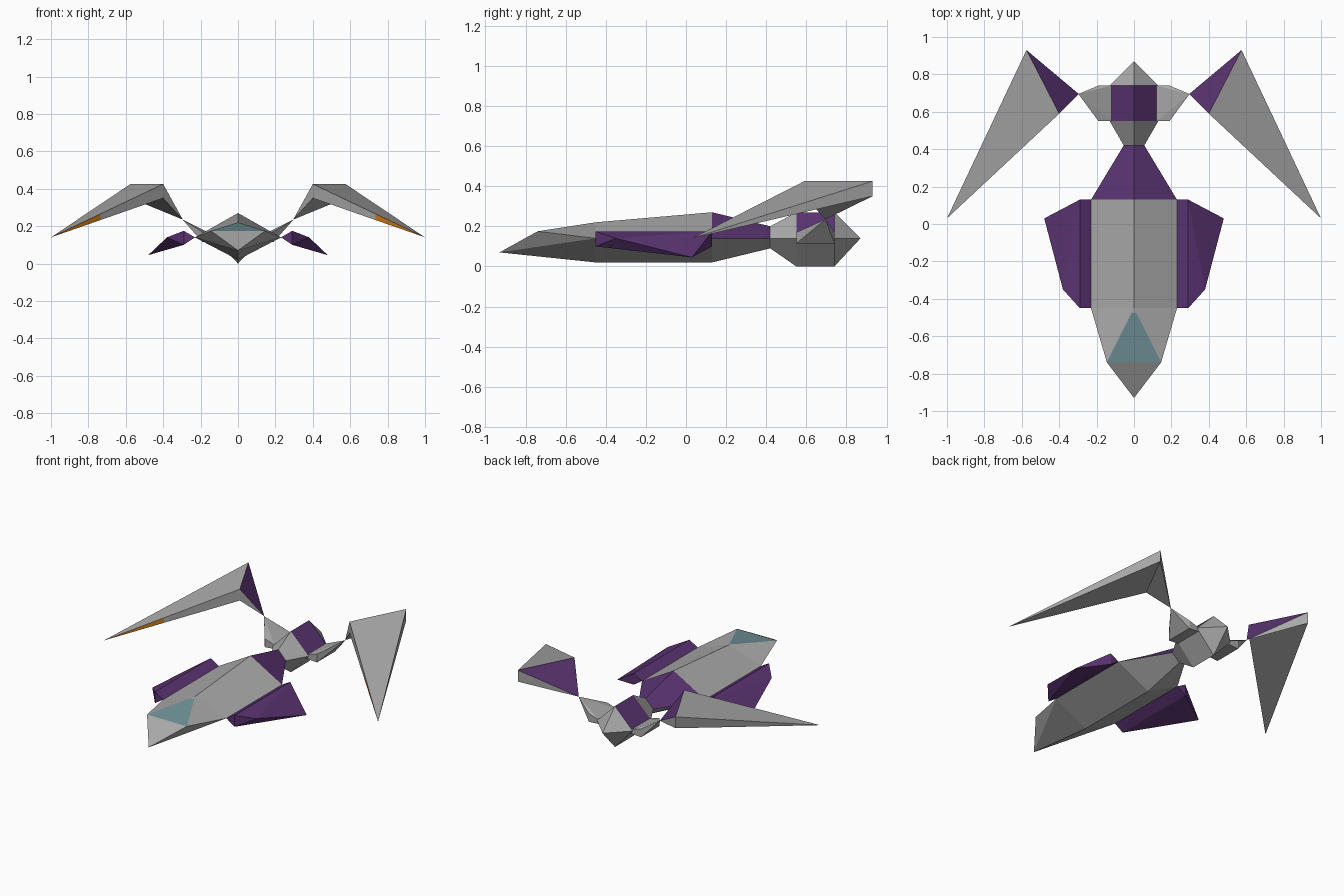
import bpy, bmesh
from mathutils import Vector

if "Cube" in bpy.data.objects:
    bpy.data.objects.remove(bpy.data.objects["Cube"])


def material(name, rgb):
    m = bpy.data.materials.new(name)
    m.diffuse_color = (*rgb, 1)
    m.use_nodes = True
    m.node_tree.nodes["Principled BSDF"].inputs["Base Color"].default_value = m.diffuse_color
    return m


GREY = material("hull grey", (0.40, 0.40, 0.40))
PURPLE = material("panel purple", (0.105, 0.034, 0.17))
TEAL = material("canopy teal", (0.16, 0.29, 0.32))
ORANGE = material("blade orange", (0.62, 0.20, 0.01))


def finish(name, bm, mats, rule=None, cuts=()):
    """Cut along planes, mirror across x, close, colour by rule."""
    for co, no in cuts:
        geom = bm.verts[:] + bm.edges[:] + bm.faces[:]
        bmesh.ops.bisect_plane(bm, geom=geom, plane_co=co, plane_no=no, dist=1e-5)
    geom = bm.verts[:] + bm.edges[:] + bm.faces[:]
    bmesh.ops.mirror(bm, geom=geom, axis='X', merge_dist=1e-4)
    bmesh.ops.remove_doubles(bm, verts=bm.verts[:], dist=1e-4)
    bmesh.ops.recalc_face_normals(bm, faces=bm.faces[:])
    bm.normal_update()
    for f in bm.faces:
        f.material_index = rule(f.calc_center_median(), f.normal) if rule else 0
    me = bpy.data.meshes.new(name)
    bm.to_mesh(me)
    bm.free()
    for m in mats:
        me.materials.append(m)
    ob = bpy.data.objects.new(name, me)
    bpy.context.collection.objects.link(ob)
    return ob


def hull(points):
    bm = bmesh.new()
    for p in points:
        bm.verts.new(p)
    bmesh.ops.convex_hull(bm, input=bm.verts[:])
    return bm


# Fuselage: half diamond sections (y, half width, top, bottom) from body to tail pod
sections = [(-0.45, 0.23, 0.22, 0.02), (0.13, 0.23, 0.27, 0.02),
            (0.42, 0.055, 0.20, 0.09), (0.55, 0.13, 0.27, 0.0),
            (0.74, 0.13, 0.27, 0.0)]
bm = bmesh.new()
rings = [[bm.verts.new(p) for p in ((0, y, t), (w, y, 0.14), (0, y, b))]
         for y, w, t, b in sections]
for r, s in zip(rings, rings[1:]):
    for i in range(2):
        bm.faces.new((r[i], r[i + 1], s[i + 1], s[i]))
tail = bm.verts.new((0, 0.87, 0.14))
for i in range(2):
    bm.faces.new((rings[-1][i], rings[-1][i + 1], tail))
# Nose wedge with a flat brow
top, side, bottom = rings[0]
tip = bm.verts.new((0, -0.93, 0.07))
brow = bm.verts.new((0.145, -0.74, 0.175))
mid = bm.verts.new((0, -0.74, 0.175))
for tri in ((tip, brow, mid), (mid, brow, top), (brow, side, top),
            (tip, side, brow), (tip, bottom, side)):
    bm.faces.new(tri)


def fuselage_colour(c, n):
    if n.z > 0.97 and -0.74 < c.y < -0.47:
        return 2
    if n.z > 0 and (0.13 < c.y < 0.42 or 0.55 < c.y < 0.74):
        return 1
    return 0


finish("fuselage", bm, (GREY, PURPLE, TEAL), fuselage_colour,
       cuts=[(Vector((0, -0.475, 0)), Vector((0, 1, 0)))])

# Side fins along the body
fin = [(x, y, z) for y in (-0.45, 0.13)
       for x, z in ((0.23, 0.14), (0.29, 0.175), (0.29, 0.10))]
finish("side_fins", hull(fin + [(0.38, -0.35, 0.14), (0.48, 0.03, 0.045)]), (PURPLE,))

# Wing mounts on the tail pod
mount = [(x, y, z) for y in (0.55, 0.74)
         for x, z in ((0.12, 0.12), (0.12, 0.148), (0.19, 0.115), (0.19, 0.17))]
finish("wing_mounts", hull(mount + [(0.297, 0.695, 0.235)]), (GREY,))

# Swept wings: two pyramids sharing one upright quad
bm = bmesh.new()
quad = [bm.verts.new(p) for p in ((0.40, 0.59, 0.425), (0.575, 0.93, 0.425),
                                  (0.575, 0.93, 0.35), (0.40, 0.59, 0.35))]
root = bm.verts.new((0.295, 0.695, 0.235))
point = bm.verts.new((1.0, 0.03, 0.14))
for i in range(4):
    a, b = quad[i], quad[(i + 1) % 4]
    bm.faces.new((a, b, root))
    bm.faces.new((b, a, point))


def wing_colour(c, n):
    if abs(c.x) > 0.735 and n.y < -0.5 and abs(n.z) < 0.2:
        return 2                      # glowing leading edge
    if c.y > 0.65 and abs(c.x) < 0.5 and n.z > 0.3:
        return 1                      # inner shoulder panel
    return 0


finish("wings", bm, (GREY, PURPLE, ORANGE), wing_colour,
       cuts=[(Vector((0.735, 0, 0)), Vector((1, 0, 0)))])
